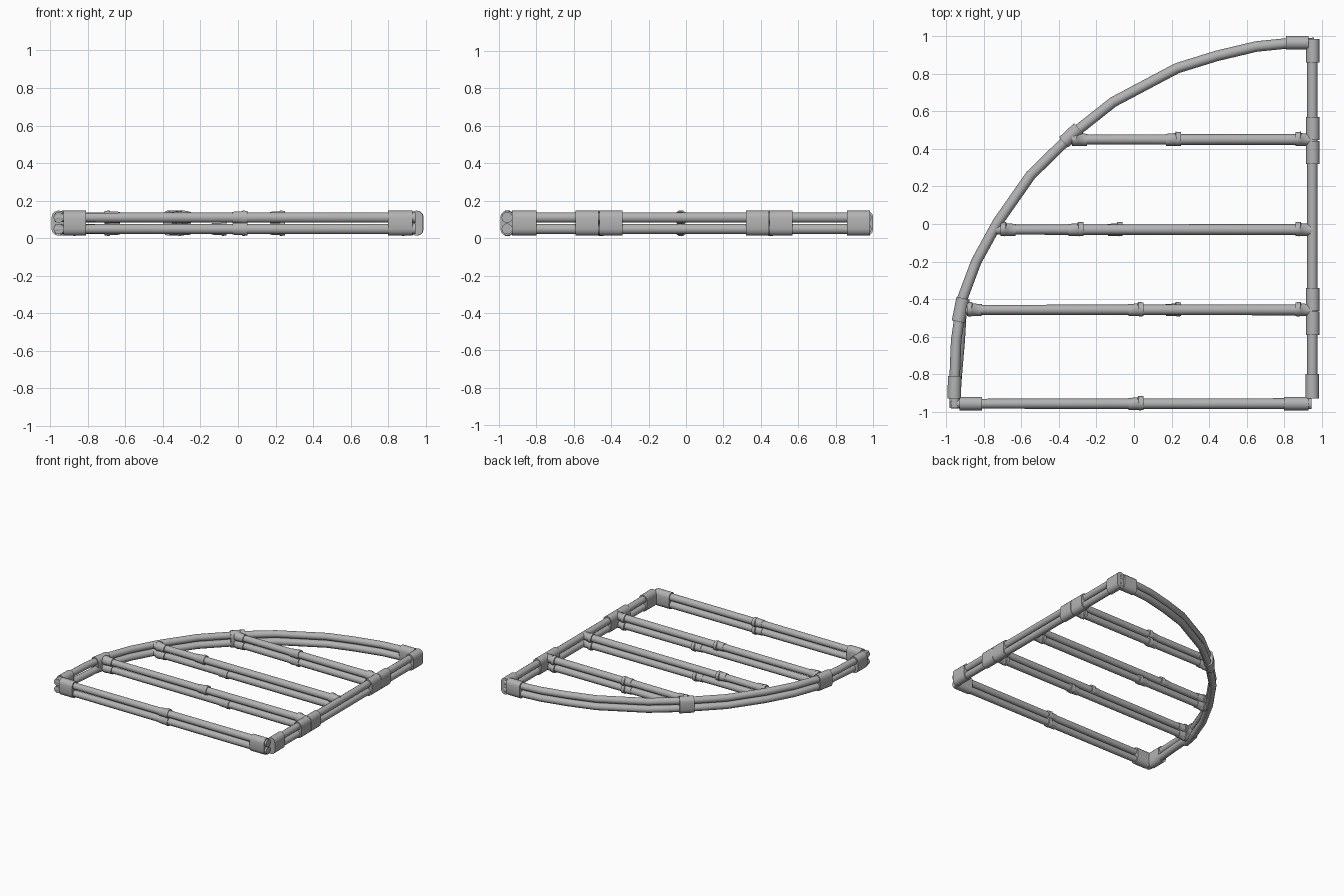
import bpy
import math
from mathutils import Vector

cube = bpy.data.objects.get("Cube")
if cube:
    bpy.data.objects.remove(cube)

grey = bpy.data.materials.new("pole grey")
grey.use_nodes = True
colour = (0.45, 0.45, 0.45, 1)
grey.diffuse_color = colour
grey.node_tree.nodes["Principled BSDF"].inputs["Base Color"].default_value = colour

LOW, HIGH, MID = 0.049, 0.110, 0.080
R = 0.028


def round_section(radius, sides=10):
    return [(radius * math.cos(2 * math.pi * i / sides),
             radius * math.sin(2 * math.pi * i / sides)) for i in range(sides)]


def stadium_section(radius, half_gap, sides=12):
    # two stacked circles wrapped by one outline
    top = [math.pi * i / (sides // 2) for i in range(sides // 2 + 1)]
    upper = [(radius * math.cos(a), radius * math.sin(a) + half_gap) for a in top]
    return upper + [(-s, -z) for s, z in upper]


def sweep(name, path, section, z, scales=None):
    # sweep a section along a level path, with optional scale at each point
    pts = [Vector(p) for p in path]
    scales = scales or [1] * len(pts)
    n = len(section)
    verts, faces = [], []
    for i, p in enumerate(pts):
        along = (pts[min(i + 1, len(pts) - 1)] - pts[max(i - 1, 0)]).normalized()
        side = Vector((along.y, -along.x))
        for s, h in section:
            q = p + side * s * scales[i]
            verts.append((q.x, q.y, z + h * scales[i]))
    for i in range(len(pts) - 1):
        for j in range(n):
            k = (j + 1) % n
            faces.append((i * n + j, i * n + k, (i + 1) * n + k, (i + 1) * n + j))
    faces += [tuple(range(n))[::-1], tuple(range(len(verts) - n, len(verts)))]
    mesh = bpy.data.meshes.new(name)
    mesh.from_pydata(verts, [], faces)
    mesh.materials.append(grey)
    ob = bpy.data.objects.new(name, mesh)
    bpy.context.collection.objects.link(ob)
    bpy.ops.object.select_all(action="DESELECT")
    ob.select_set(True)
    bpy.context.view_layer.objects.active = ob
    bpy.ops.object.shade_smooth_by_angle(angle=math.radians(50))
    return ob


def sleeve(name, a, b):
    # wide band around both stacked poles
    sweep(name, [a, b], stadium_section(0.036, 0.031), MID)


def clamp(name, x, y, z, flip=1, length=0.08):
    # short tapered collar with a raised lip, around one pole
    h = length / 2 * flip
    path = [(x - h, y - 0.002), (x + 0.3 * h, y), (x + 0.4 * h, y + 0.003), (x + h, y + 0.003)]
    sweep(name, path, round_section(0.034), z, [0.94, 1, 1.14, 1.08])


# crossbars: y, left end, right end, upper splice, lower splice
bars = {
    "front": (-0.957, -0.975, 0.945, 0.01, 0.01),
    "near": (-0.457, -0.92, 0.95, 0.01, 0.21),
    "middle": (-0.030, -0.74, 0.95, -0.31, -0.10),
    "far": (0.450, -0.36, 0.95, 0.21, 0.21),
}
for label, (y, left, right, up, down) in bars.items():
    for level, z, joint in (("upper", HIGH, up), ("lower", LOW, down)):
        sweep(f"{label}_crossbar_{level}", [(left, y), (joint, y), (right, y)],
              round_section(R), z, [0.93, 1, 1.05])
        clamp(f"{label}_splice_{level}", joint, y, z)
        if label != "front":
            clamp(f"{label}_left_clamp_{level}", left + 0.07, y, z, -1)
            clamp(f"{label}_right_clamp_{level}", 0.90, y, z, -1)

# straight spine
for level, z in (("upper", HIGH), ("lower", LOW)):
    sweep(f"spine_{level}", [(0.95, -0.93), (0.95, 0.985)], round_section(R), z)

# curved edge, the lower pole running slightly straighter near the front
arc = [(-0.955, -0.98), (-0.955, -0.82), (-0.947, -0.62), (-0.915, -0.40),
       (-0.84, -0.20), (-0.725, 0.01), (-0.55, 0.26), (-0.325, 0.48),
       (-0.11, 0.65), (0.23, 0.83), (0.44, 0.895), (0.65, 0.945),
       (0.82, 0.962), (0.96, 0.964)]
sweep("curved_edge_upper", arc, round_section(R), HIGH)
sweep("curved_edge_lower", arc[:1] + [(-0.945, -0.82), (-0.928, -0.62)] + arc[3:],
      round_section(R), LOW)

# bands at the corners and joints
sleeve("front_left_bar_band", (-0.93, -0.957), (-0.81, -0.957))
sleeve("front_right_bar_band", (0.80, -0.957), (0.93, -0.957))
sleeve("front_left_edge_band", (-0.957, -0.93), (-0.955, -0.81))
sleeve("near_edge_band", (-0.935, -0.52), (-0.910, -0.395))
sleeve("far_edge_band", (-0.375, 0.435), (-0.295, 0.51))
sleeve("back_edge_band", (0.81, 0.965), (0.93, 0.965))
sleeve("front_spine_band", (0.95, -0.93), (0.95, -0.80))
sleeve("back_spine_band", (0.953, 0.86), (0.953, 0.985))
for label, y in (("near", -0.465), ("far", 0.445)):
    sleeve(f"{label}_spine_band_front", (0.953, y - 0.125), (0.953, y - 0.002))
    sleeve(f"{label}_spine_band_back", (0.953, y + 0.002), (0.953, y + 0.125))
